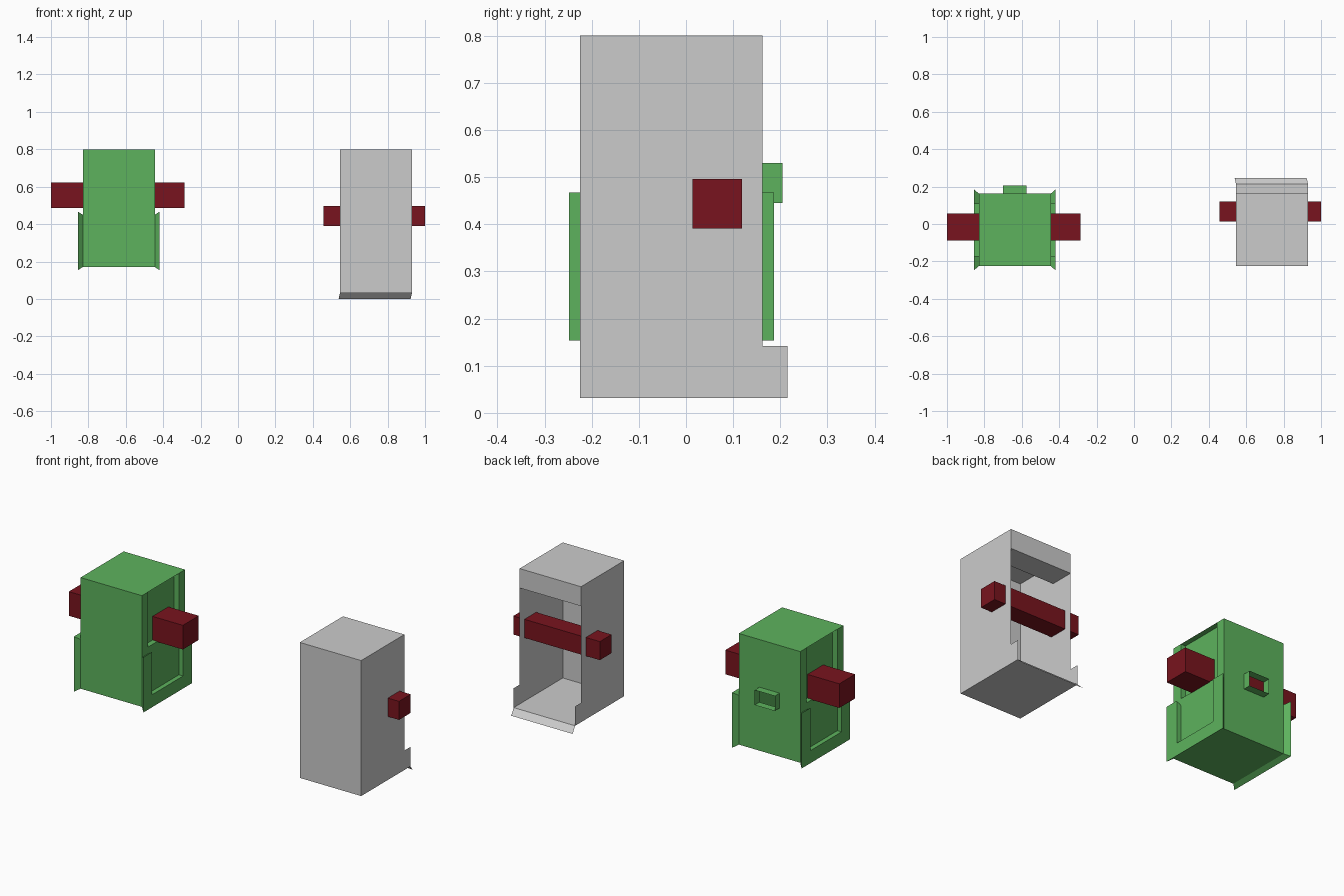
import bpy, bmesh

if "Cube" in bpy.data.objects:
    bpy.data.objects.remove(bpy.data.objects["Cube"])


def material(name, rgb):
    m = bpy.data.materials.new(name)
    m.diffuse_color = (*rgb, 1)
    m.use_nodes = True
    m.node_tree.nodes["Principled BSDF"].inputs["Base Color"].default_value = m.diffuse_color
    return m


GREEN = material("green", (0.11, 0.45, 0.11))
RED = material("dark_red", (0.19, 0.007, 0.013))


def sheet(name, faces, origin=(0, 0, 0), mat=None, mirror=False):
    """Thin-walled object from a list of polygons, optionally mirrored in x."""
    bm = bmesh.new()
    for f in faces:
        bm.faces.new([bm.verts.new(p) for p in f])
    bmesh.ops.remove_doubles(bm, verts=bm.verts[:], dist=1e-5)
    bmesh.ops.recalc_face_normals(bm, faces=bm.faces[:])
    me = bpy.data.meshes.new(name)
    bm.to_mesh(me)
    bm.free()
    ob = bpy.data.objects.new(name, me)
    ob.location = origin
    bpy.context.collection.objects.link(ob)
    if mat:
        me.materials.append(mat)
    if mirror:
        ob.modifiers.new("mirror", 'MIRROR')
    return ob


def quad_x(x, y0, y1, z0, z1):
    return [(x, y0, z0), (x, y1, z0), (x, y1, z1), (x, y0, z1)]


def quad_y(y, x0, x1, z0, z1):
    return [(x0, y, z0), (x1, y, z0), (x1, y, z1), (x0, y, z1)]


def quad_z(z, x0, x1, y0, y1):
    return [(x0, y0, z), (x1, y0, z), (x1, y1, z), (x0, y1, z)]


def box(name, x, y, z, mat):
    return sheet(name, [quad_x(x[0], *y, *z), quad_x(x[1], *y, *z),
                        quad_y(y[0], *x, *z), quad_y(y[1], *x, *z),
                        quad_z(z[0], *x, *y), quad_z(z[1], *x, *y)], mat=mat)


H = 0.1925            # half width of both housings
F, B, T = -0.225, 0.162, 0.80   # front, back, top

# Green housing shell with a window in the back
GX, ZB = -0.6375, 0.17
wx, wz0, wz1, wy = 0.063, 0.445, 0.53, 0.205
sheet("green_shell", [
    quad_y(F, -H, H, ZB, T), quad_z(T, -H, H, F, B), quad_z(ZB, -H, H, F, B),
    quad_y(B, -H, -wx, ZB, T), quad_y(B, wx, H, ZB, T),
    quad_y(B, -wx, wx, ZB, wz0), quad_y(B, -wx, wx, wz1, T)],
    (GX, 0, 0), GREEN)

# Short open tube around the back window
sheet("back_window_tube", [
    quad_x(-wx, B, wy, wz0, wz1), quad_x(wx, B, wy, wz0, wz1),
    quad_z(wz0, -wx, wx, B, wy), quad_z(wz1, -wx, wx, B, wy)],
    (GX, 0, 0), GREEN)

# Side walls: posts, recessed upper panel, ledge, lower panel
Y0, Y1, R, L = -0.17, 0.107, H - 0.03, 0.488
sheet("side_walls", [
    quad_x(H, F, Y0, 0.45, T), quad_x(H, Y1, B, 0.45, T),
    quad_x(R, Y0, Y1, L, T), quad_x(H, Y0, Y1, 0.225, L),
    quad_y(Y0, R, H, L, T), quad_y(Y1, R, H, L, T),
    quad_z(L, R, H, Y0, Y1)], (GX, 0, 0), GREEN, True)

# Flared U-shaped trim around the lower side openings
O = H + 0.026


def u_path(x, y0, y1, z0, z1):
    return [(x, y0, z1), (x, y0, z0), (x, y1, z0), (x, y1, z1)]


rings = [u_path(H, F, B, ZB, 0.45), u_path(O, -0.248, 0.187, 0.154, 0.467),
         u_path(O, Y0, Y1, 0.225, 0.467), u_path(H, Y0, Y1, 0.225, 0.45)]
trim = [[a[i], a[i + 1], b[i + 1], b[i]]
        for a, b in zip(rings, rings[1:]) for i in range(3)]
trim += [[r[0] for r in rings], [r[3] for r in rings]]
sheet("side_trim", trim, (GX, 0, 0), GREEN, True)

# Bar through the green housing
box("green_housing_bar", (-1.0, -0.285), (-0.087, 0.055), (0.485, 0.622), RED)

# Grey housing, open at the back, with a low lip and folded flap
X, Z0, LZ, LY = 0.7375, 0.032, 0.142, 0.215
side = [(F, Z0), (LY, Z0), (LY, LZ), (B, LZ), (B, T), (F, T)]
shelf_z = 0.69
sheet("grey_shell", [
    [(-H, y, z) for y, z in side], [(H, y, z) for y, z in side],
    quad_y(F, -H, H, Z0, T), quad_z(T, -H, H, F, B),
    quad_z(Z0, -H, H, F, LY),
    quad_y(B, -H, H, shelf_z, T), quad_z(shelf_z, -H, H, 0.027, B)],
    (X, 0, 0))
sheet("bottom_flap", [[(-H, LY, Z0), (H, LY, Z0),
                       (H - 0.007, 0.247, 0), (-H - 0.007, 0.247, 0)]], (X, 0, 0))

# Bar through the grey housing
box("grey_housing_bar", (0.457, 1.0), (0.014, 0.119), (0.391, 0.496), RED)
